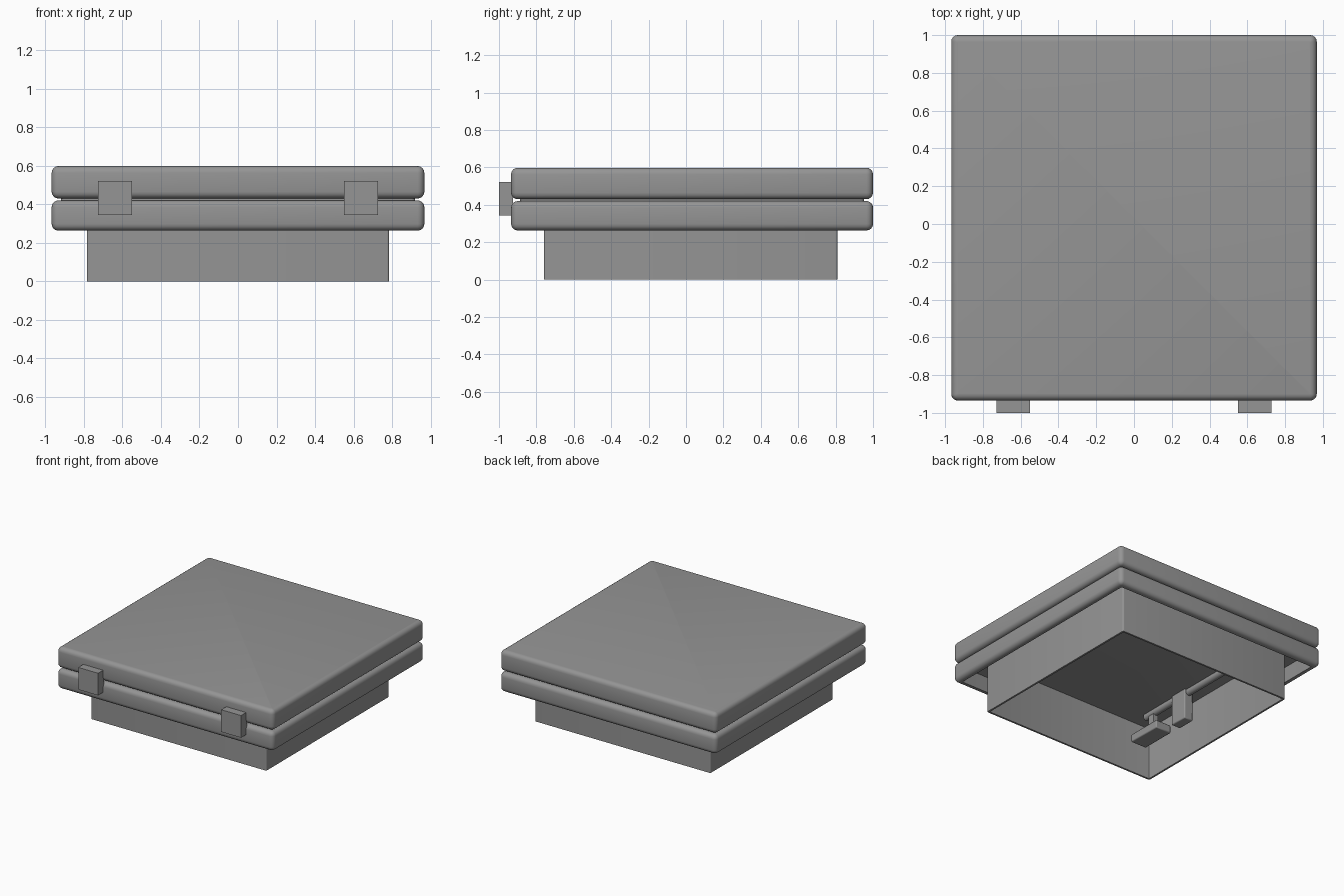
import bpy, bmesh, math

if "Cube" in bpy.data.objects:
    bpy.data.objects.remove(bpy.data.objects["Cube"])

grey = bpy.data.materials.new("mid grey")
grey.diffuse_color = (0.3, 0.3, 0.3, 1)
grey.use_nodes = True
grey.node_tree.nodes["Principled BSDF"].inputs["Base Color"].default_value = grey.diffuse_color


def finish(obj):
    obj.data.materials.append(grey)
    bpy.ops.object.select_all(action='DESELECT')
    obj.select_set(True)
    bpy.context.view_layer.objects.active = obj
    bpy.ops.object.shade_smooth_by_angle(angle=math.radians(35))
    return obj


def rounded_square(half, r, cy, z, n=4):
    """Points of a square with rounded corners."""
    pts = []
    for k in range(4):
        a0 = k * math.pi / 2
        sx, sy = [(1, 1), (-1, 1), (-1, -1), (1, -1)][k]
        for i in range(n + 1):
            a = a0 + i / n * math.pi / 2
            pts.append((sx * (half - r) + r * math.cos(a),
                        cy + sy * (half - r) + r * math.sin(a), z))
    return pts


def sweep(name, half, corner, cy, profile, closed):
    """Sweep (inset, z) points round a rounded square; cap the ends if open."""
    bm = bmesh.new()
    loops = [[bm.verts.new(p) for p in
              rounded_square(half - d, max(corner - d, 0.004), cy, z)]
             for d, z in profile]
    pairs = list(zip(loops, loops[1:]))
    if closed:
        pairs.append((loops[-1], loops[0]))
    else:
        bm.faces.new(loops[0])
        bm.faces.new(loops[-1])
    for a, b in pairs:
        for i in range(len(a)):
            j = (i + 1) % len(a)
            bm.faces.new((a[i], a[j], b[j], b[i]))
    bmesh.ops.recalc_face_normals(bm, faces=bm.faces)
    me = bpy.data.meshes.new(name)
    bm.to_mesh(me)
    bm.free()
    obj = bpy.data.objects.new(name, me)
    bpy.context.collection.objects.link(obj)
    return finish(obj)


def arc(z, r, start, n=4):
    """Quarter-round edge as (inset, z): start 0 = bottom edge, 1 = top edge."""
    out = []
    for i in range(n + 1):
        a = i / n * math.pi / 2
        if start == 0:
            out.append((r - r * math.sin(a), z + r - r * math.cos(a)))
        else:
            out.append((r - r * math.cos(a), z - r + r * math.sin(a)))
    return out


def box(name, lo, hi, bevel=0.0):
    bpy.ops.mesh.primitive_cube_add(size=1, location=[(a + b) / 2 for a, b in zip(lo, hi)])
    obj = bpy.context.object
    obj.name = name
    obj.scale = [b - a for a, b in zip(lo, hi)]
    bpy.ops.object.transform_apply(location=False, rotation=False, scale=True)
    if bevel:
        m = obj.modifiers.new("bevel", 'BEVEL')
        m.width, m.segments = bevel, 2
    return finish(obj)


# Curb: thin open tube that the hatch stands on
sweep("curb", 0.785, 0.012, 0.025,
      [(0, 0), (0, 0.425), (0.015, 0.425), (0.015, 0)], True)

# Frame: rounded skirt, hollow underneath, with a top ledge reaching the curb
sweep("frame", 0.9675, 0.035, 0.0325,
      arc(0.263, 0.035, 0) + arc(0.42, 0.035, 1)
      + [(0.185, 0.42), (0.185, 0.39), (0.05, 0.39), (0.05, 0.263)], True)

# Lid: rounded slab closing the top
sweep("lid", 0.9675, 0.035, 0.0325,
      arc(0.43, 0.035, 0) + arc(0.598, 0.035, 1), False)

# Seal between frame and lid
sweep("seal", 0.92, 0.02, 0.0325,
      [(0, 0.415), (0, 0.435), (0.12, 0.435), (0.12, 0.415)], True)

# Hinges on the front
for side, s in (("left", -1), ("right", 1)):
    xs = sorted((s * 0.55, s * 0.727))
    box(side + "_hinge", (xs[0], -1, 0.343), (xs[1], -0.925, 0.522))

# Inside latch: long rod under the lid, with a pad and a grip
bpy.ops.mesh.primitive_cylinder_add(vertices=16, radius=0.028, depth=1.3,
                                    location=(-0.63, 0.04, 0.41),
                                    rotation=(math.pi / 2, 0, 0))
bpy.context.object.name = "latch_rod"
finish(bpy.context.object)
box("latch_post", (-0.65, -0.56, 0.27), (-0.61, -0.50, 0.42))
box("latch_pad", (-0.70, -0.70, 0.215), (-0.56, -0.41, 0.28), 0.008)
box("latch_grip", (-0.67, -0.27, 0.18), (-0.59, -0.12, 0.43), 0.008)
